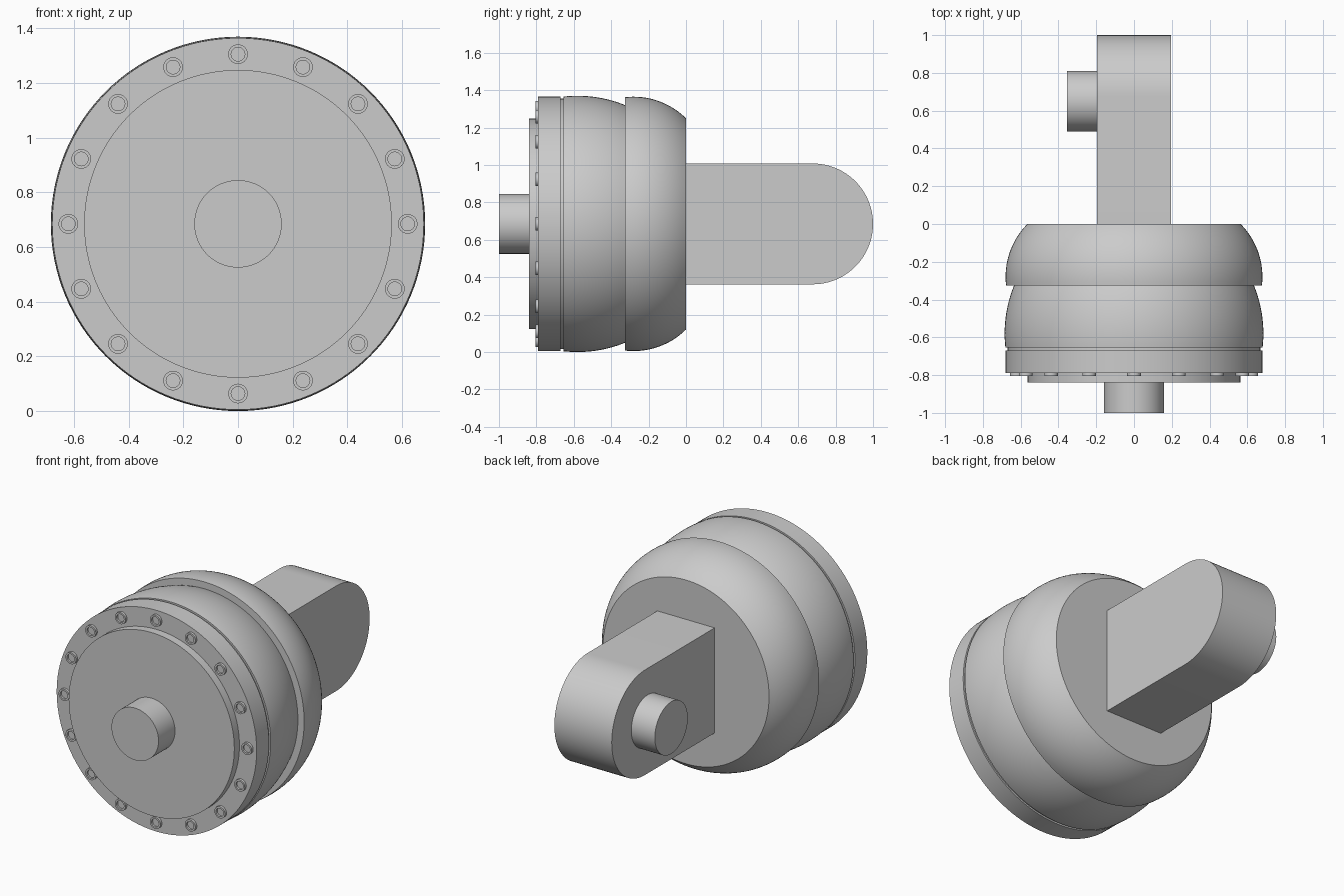
import bpy
import bmesh
from math import sin, cos, pi, sqrt, radians
from mathutils import Matrix, Vector

cube = bpy.data.objects.get("Cube")
if cube:
    bpy.data.objects.remove(cube, do_unlink=True)

AXIS_Z = 0.685

metal = bpy.data.materials.new("plain grey")
metal.use_nodes = True
GREY = (0.6, 0.6, 0.6, 1)
metal.diffuse_color = GREY
metal.node_tree.nodes["Principled BSDF"].inputs["Base Color"].default_value = GREY


def finish(bm, name):
    """Turn a bmesh into a shaded object with the material."""
    bmesh.ops.recalc_face_normals(bm, faces=bm.faces)
    mesh = bpy.data.meshes.new(name)
    bm.to_mesh(mesh)
    bm.free()
    mesh.materials.append(metal)
    obj = bpy.data.objects.new(name, mesh)
    bpy.context.collection.objects.link(obj)
    bpy.ops.object.select_all(action='DESELECT')
    obj.select_set(True)
    bpy.context.view_layer.objects.active = obj
    bpy.ops.object.shade_smooth_by_angle(angle=radians(30))
    return obj


def lathe(bm, profile, segments, x=0, z=AXIS_Z):
    """Spin (radius, y) points round a y axis and cap both ends."""
    rings = []
    for r, y in profile:
        rings.append([bm.verts.new((x + r * cos(2 * pi * i / segments), y,
                                    z + r * sin(2 * pi * i / segments)))
                      for i in range(segments)])
    for a, b in zip(rings, rings[1:]):
        for i in range(segments):
            j = (i + 1) % segments
            bm.faces.new((a[i], a[j], b[j], b[i]))
    bm.faces.new(rings[0])
    bm.faces.new(rings[-1])


def turned(name, profile, segments=128):
    bm = bmesh.new()
    lathe(bm, profile, segments)
    return finish(bm, name)


def bulge(peak_r, peak_y, radius, y0, y1, steps=16):
    """Points on a circular arc bulging outwards."""
    ys = [y0 + (y1 - y0) * i / steps for i in range(steps + 1)]
    return [(peak_r - radius + sqrt(radius ** 2 - (y - peak_y) ** 2), y) for y in ys]


# Housing: flange, groove, bulged body and rounded rear shell in one turned part
housing = [(0.68, -0.79), (0.68, -0.67), (0.67, -0.67), (0.67, -0.655)]
housing += bulge(0.685, -0.58, 0.675, -0.655, -0.325)
housing += bulge(0.68, -0.28, 0.398, -0.325, 0)
turned("housing", housing)

# Front cover and shaft
turned("front_cover", [(0.563, -0.84), (0.563, -0.78)])
turned("front_shaft", [(0.16, -1), (0.16, -0.83)], 64)

# Ring of socket bolts on the flange
bm = bmesh.new()
for k in range(16):
    a = 2 * pi * k / 16
    lathe(bm, [(0.036, -0.785), (0.036, -0.805), (0.025, -0.805), (0.025, -0.793)],
          24, 0.621 * cos(a), AXIS_Z + 0.621 * sin(a))
finish(bm, "flange_bolts")

# Rear arm with a rounded end
HALF, R, END = 0.195, 0.323, 0.677
bm = bmesh.new()
outline = [(-0.02, -R)]
outline += [(END + R * cos(t), R * sin(t))
            for t in (-pi / 2 + pi * i / 48 for i in range(49))]
outline += [(-0.02, R)]
face = bm.faces.new([bm.verts.new((-HALF, y, AXIS_Z + z)) for y, z in outline])
extruded = bmesh.ops.extrude_face_region(bm, geom=[face], use_keep_orig=True)
bmesh.ops.translate(bm, vec=Vector((2 * HALF, 0, 0)),
                    verts=[v for v in extruded["geom"] if isinstance(v, bmesh.types.BMVert)])
finish(bm, "rear_arm")

# Pin on the right side of the arm
bm = bmesh.new()
place = Matrix.Translation((-0.27, 0.65, AXIS_Z)) @ Matrix.Rotation(pi / 2, 4, 'Y')
bmesh.ops.create_cone(bm, cap_ends=True, segments=64, radius1=0.16, radius2=0.16,
                      depth=0.17, matrix=place)
finish(bm, "arm_pin")
